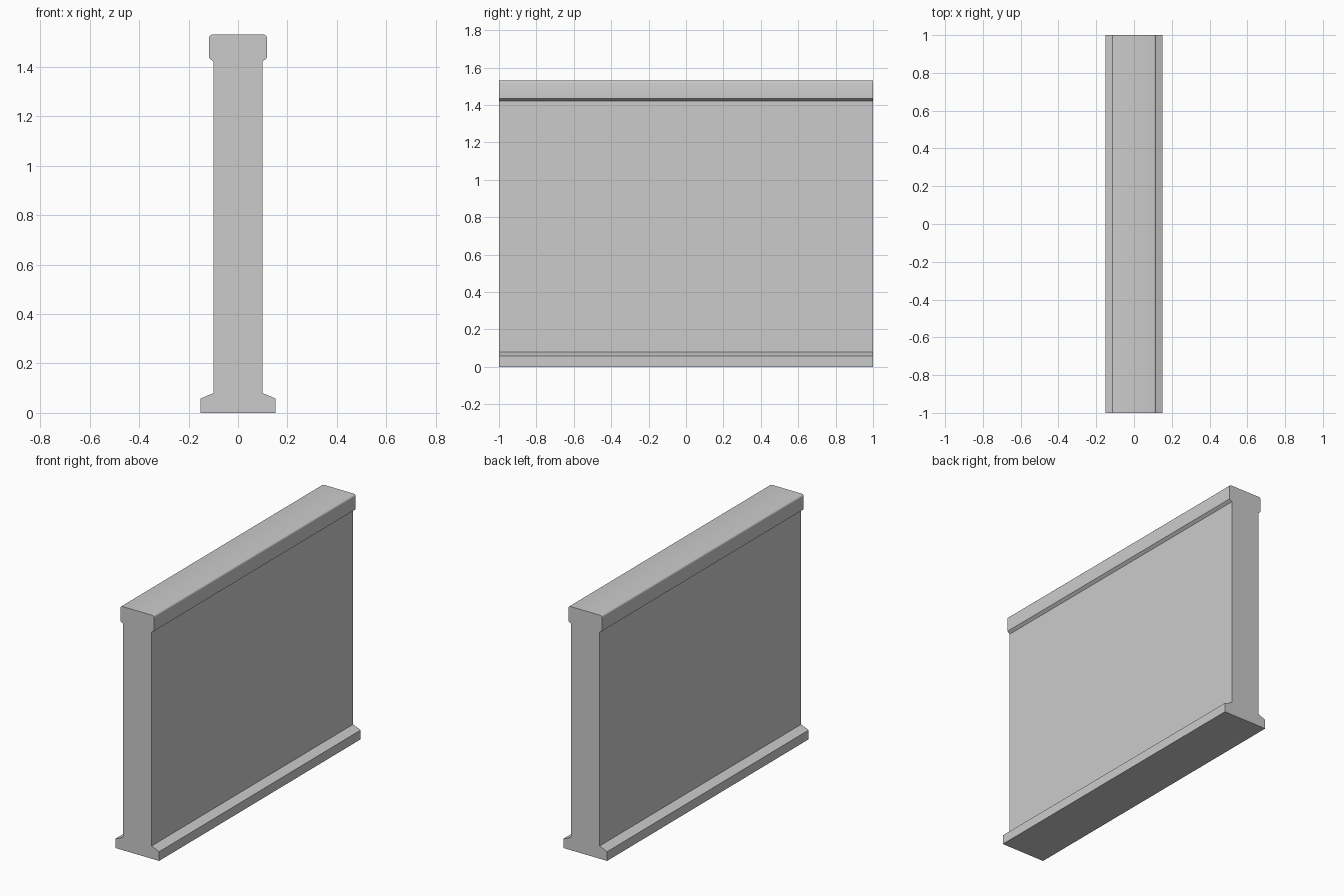
import bpy
import bmesh
import math

cube = bpy.data.objects.get("Cube")
if cube:
    bpy.data.objects.remove(cube, do_unlink=True)

LENGTH = 2.0
TOP = 1.53

# Plain concrete colour
concrete = bpy.data.materials.new("concrete_grey")
concrete.use_nodes = True
grey = (0.6, 0.6, 0.6, 1.0)
concrete.diffuse_color = grey
concrete.node_tree.nodes["Principled BSDF"].inputs["Base Color"].default_value = grey

# Half section: sloped footing, web, and coping with a sloped underside
half = [(0.152, 0), (0.152, 0.058), (0.1, 0.08), (0.1, 1.422),
        (0.117, 1.435), (0.117, TOP)]
section = half + [(-x, z) for x, z in reversed(half)]

bm = bmesh.new()
verts = [bm.verts.new((x, -LENGTH / 2, z)) for x, z in section]
end = bm.faces.new(verts)
swept = bmesh.ops.extrude_face_region(bm, geom=[end])["geom"]
bmesh.ops.translate(bm, vec=(0, LENGTH, 0),
                    verts=[v for v in swept if isinstance(v, bmesh.types.BMVert)])

# Rounded long edges along the top of the coping
top_edges = [e for e in bm.edges
             if all(abs(v.co.z - TOP) < 1e-4 for v in e.verts)
             and abs(e.verts[0].co.y - e.verts[1].co.y) > 1]
bmesh.ops.bevel(bm, geom=top_edges, offset=0.012, segments=3,
                profile=0.5, affect='EDGES')
bmesh.ops.recalc_face_normals(bm, faces=bm.faces)

mesh = bpy.data.meshes.new("parapet_wall")
bm.to_mesh(mesh)
bm.free()
mesh.materials.append(concrete)
wall = bpy.data.objects.new("parapet_wall", mesh)
bpy.context.collection.objects.link(wall)

# Smooth only the rounded edges
bpy.context.view_layer.objects.active = wall
wall.select_set(True)
bpy.ops.object.shade_smooth_by_angle(angle=math.radians(35))
